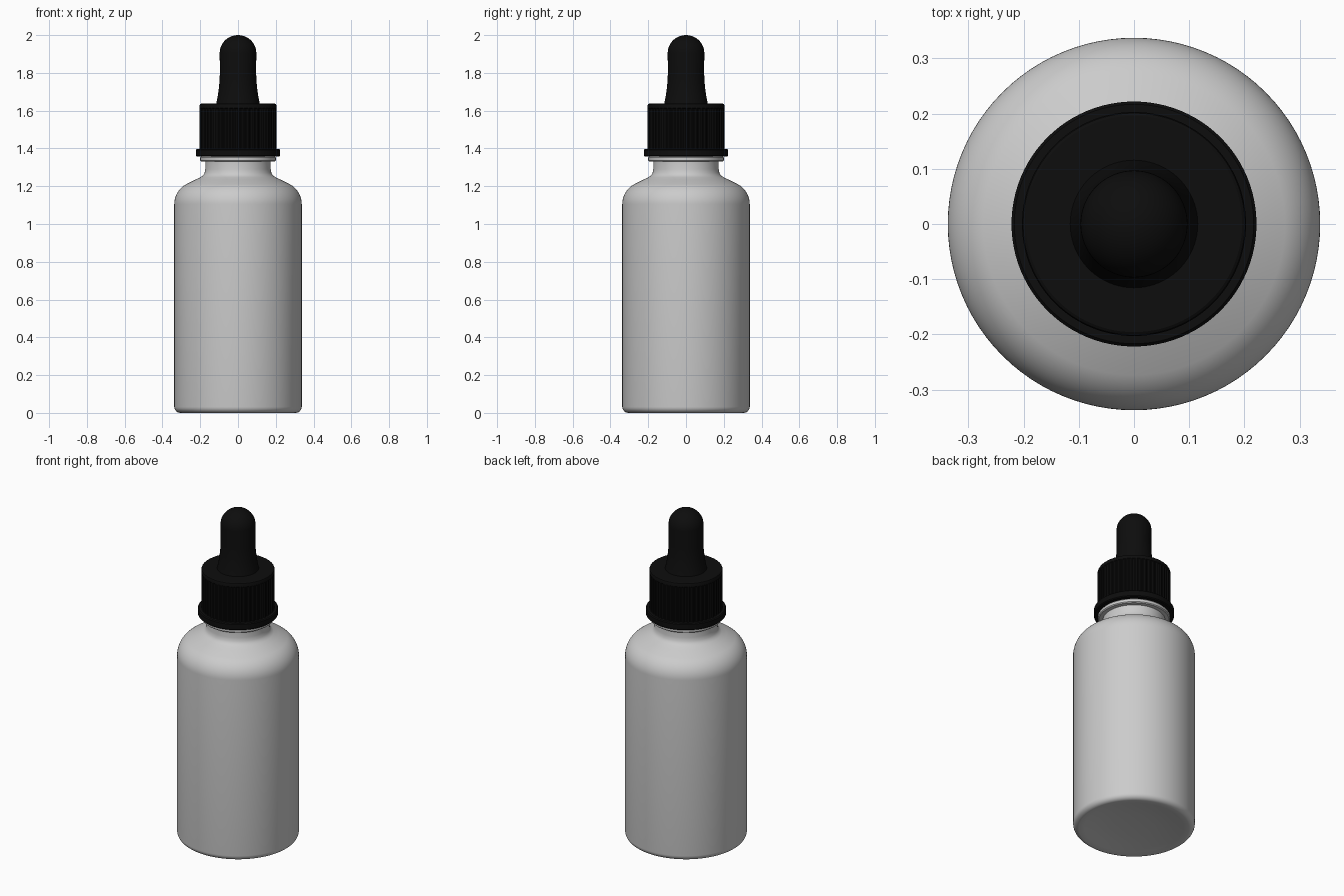
import bpy, bmesh, math

if "Cube" in bpy.data.objects:
    bpy.data.objects.remove(bpy.data.objects["Cube"])


def lathe(name, profile, segs=96, ribs=None, mat=None, angle=40):
    """Spin (radius, z[, rib_depth]) points round z; a zero radius becomes a pole."""
    bm = bmesh.new()
    rings = []
    for p in profile:
        r, z = p[0], p[1]
        depth = p[2] if len(p) > 2 else 0
        if r == 0:
            rings.append([bm.verts.new((0, 0, z))])
            continue
        ring = []
        for i in range(segs):
            rr = r - (depth if ribs and i % 4 > 1 else 0)
            a = 2 * math.pi * i / segs
            ring.append(bm.verts.new((rr * math.cos(a), rr * math.sin(a), z)))
        rings.append(ring)
    for a, b in zip(rings, rings[1:]):
        for i in range(segs):
            j = (i + 1) % segs
            vs = [a[i % len(a)], a[j % len(a)], b[j % len(b)], b[i % len(b)]]
            bm.faces.new(list(dict.fromkeys(vs)))
    bmesh.ops.recalc_face_normals(bm, faces=bm.faces[:])
    me = bpy.data.meshes.new(name)
    bm.to_mesh(me)
    bm.free()
    ob = bpy.data.objects.new(name, me)
    bpy.context.collection.objects.link(ob)
    if mat:
        me.materials.append(mat)
    bpy.ops.object.select_all(action='DESELECT')
    ob.select_set(True)
    bpy.context.view_layer.objects.active = ob
    bpy.ops.object.shade_smooth_by_angle(angle=math.radians(angle))
    return ob


def arc(cr, cz, rr, rz, a0, a1, n):
    """Elliptical arc as profile points, angles in degrees."""
    out = []
    for i in range(n + 1):
        a = math.radians(a0 + (a1 - a0) * i / n)
        out.append((cr + rr * math.cos(a), cz + rz * math.sin(a)))
    return out


black = bpy.data.materials.new("black_rubber")
black.diffuse_color = (0.004, 0.004, 0.004, 1)
black.use_nodes = True
black.node_tree.nodes["Principled BSDF"].inputs["Base Color"].default_value = black.diffuse_color

# Bottle: dished base, straight wall, rounded shoulder, neck and bead
bottle = [(0, 0.025), (0.12, 0.022), (0.22, 0.014), (0.275, 0.004)]
bottle += arc(0.305, 0.032, 0.0325, 0.032, -90, 0, 6)
bottle += arc(0.2175, 1.105, 0.12, 0.12, 0, 62, 12)
bottle += [(0.225, 1.235), (0.198, 1.248), (0.185, 1.257), (0.177, 1.27),
           (0.173, 1.29), (0.173, 1.33), (0.195, 1.331), (0.2, 1.336),
           (0.2, 1.352), (0.195, 1.357), (0.16, 1.358), (0.16, 1.6), (0, 1.6)]
lathe("bottle", bottle)

# Tamper ring below the cap
ring = [(0.165, 1.357), (0.217, 1.357), (0.222, 1.362), (0.222, 1.393),
        (0.217, 1.398), (0.165, 1.398), (0.165, 1.357)]
lathe("tamper_ring", ring, mat=black)

# Ribbed screw cap
cap = [(0.165, 1.395), (0.203, 1.395, 0.005), (0.203, 1.61, 0.005), (0.203, 1.613),
       (0.203, 1.628), (0.201, 1.634), (0.196, 1.637), (0, 1.637)]
lathe("screw_cap", cap, segs=192, ribs=True, mat=black, angle=30)

# Rubber squeeze bulb
bulb = [(0, 1.63), (0.117, 1.63), (0.113, 1.65), (0.107, 1.68), (0.102, 1.715),
        (0.098, 1.755), (0.096, 1.80)]
bulb += arc(0, 1.905, 0.097, 0.095, 0, 90, 14)[:-1] + [(0, 2.0)]
lathe("dropper_bulb", bulb, mat=black)
